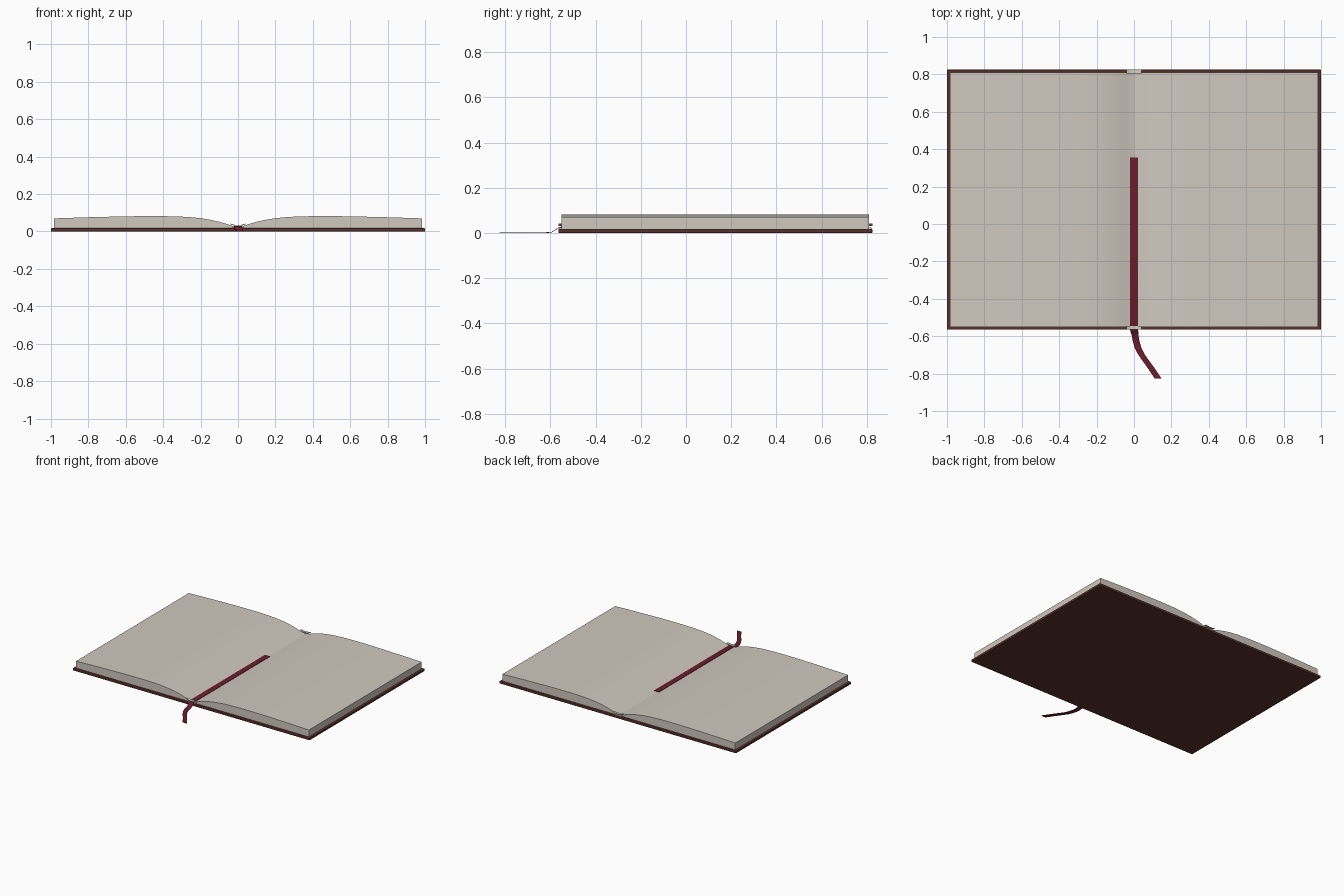
import bpy, bmesh

if "Cube" in bpy.data.objects:
    bpy.data.objects.remove(bpy.data.objects["Cube"])

def material(name, rgb):
    m = bpy.data.materials.new(name)
    m.diffuse_color = (*rgb, 1)
    m.use_nodes = True
    m.node_tree.nodes["Principled BSDF"].inputs["Base Color"].default_value = m.diffuse_color
    return m

LEATHER = material("brown leather", (0.105, 0.031, 0.023))
PAPER = material("cream paper", (0.63, 0.59, 0.52))
RIBBON = material("dark red ribbon", (0.15, 0.013, 0.025))
BAND = material("pale headband", (0.62, 0.61, 0.57))

def finish(name, bm, mat, smooth=True):
    bmesh.ops.recalc_face_normals(bm, faces=bm.faces)
    me = bpy.data.meshes.new(name)
    bm.to_mesh(me)
    bm.free()
    me.materials.append(mat)
    ob = bpy.data.objects.new(name, me)
    bpy.context.collection.objects.link(ob)
    if smooth:
        bpy.ops.object.select_all(action='DESELECT')
        ob.select_set(True)
        bpy.context.view_layer.objects.active = ob
        bpy.ops.object.shade_smooth_by_angle(angle=0.6)
    return ob

def box(name, x0, x1, y0, y1, z0, z1, mat):
    bm = bmesh.new()
    bmesh.ops.create_cube(bm, size=1)
    for v in bm.verts:
        v.co = (x1 if v.co.x > 0 else x0, y1 if v.co.y > 0 else y0, z1 if v.co.z > 0 else z0)
    return finish(name, bm, mat, False)

def loft(name, rings, mat):
    """Skin a list of equal-length closed sections and cap both ends."""
    bm = bmesh.new()
    rs = [[bm.verts.new(p) for p in r] for r in rings]
    n = len(rs[0])
    for a, b in zip(rs, rs[1:]):
        for i in range(n):
            bm.faces.new((a[i], a[(i + 1) % n], b[(i + 1) % n], b[i]))
    bm.faces.new(rs[0])
    bm.faces.new(rs[-1])
    return finish(name, bm, mat)

# cover lying flat, with slightly softened rim
cover = box("cover", -1, 1, -0.565, 0.825, 0, 0.018, LEATHER)
bev = cover.modifiers.new("rim", 'BEVEL')
bev.width, bev.segments = 0.004, 2

# page blocks: curved top falling into the gutter
profile = [(0, 0.021), (0.02, 0.026), (0.04, 0.033), (0.07, 0.043), (0.1, 0.052),
           (0.15, 0.063), (0.2, 0.071), (0.26, 0.077), (0.32, 0.08), (0.4, 0.082),
           (0.5, 0.082), (0.6, 0.081), (0.8, 0.076), (0.983, 0.07)]
for side, s in (("left", -1), ("right", 1)):
    loft(side + "_pages",
         [[(s * x, y, 0.016), (s * x, y, z), (s * x, y2, z), (s * x, y2, 0.016)]
          for x, z in profile for y, y2 in [(-0.55, 0.81)]], PAPER)

# headbands cupping both ends of the spine
cup = [(-0.04, 0.038), (-0.025, 0.033), (-0.01, 0.031), (0.01, 0.031), (0.025, 0.033), (0.04, 0.038)]
for end, y in (("front", -0.555), ("back", 0.815)):
    loft(end + "_headband",
         [[(x, y - 0.01, z), (x, y + 0.01, z), (x, y + 0.01, z + 0.004), (x, y - 0.01, z + 0.004)]
          for x, z in cup], BAND)
    box(end + "_spine_lining", -0.03, 0.03, y - 0.006, y + 0.006, 0.016, 0.024, BAND)

# bookmark ribbon: along the gutter, over the cover edge, onto the table
path = [(0, 0.355, 0.028), (0, -0.1, 0.028), (0, -0.545, 0.028), (0, -0.565, 0.022),
        (0.002, -0.575, 0.015), (0.006, -0.595, 0.003), (0.011, -0.625, 0.001),
        (0.021, -0.66, 0.001), (0.035, -0.69, 0.001), (0.055, -0.72, 0.001),
        (0.09, -0.768, 0.001), (0.128, -0.825, 0.001)]
loft("bookmark_ribbon",
     [[(x - w, y, z - 0.001), (x + w, y, z - 0.001), (x + w, y, z + 0.002), (x - w, y, z + 0.002)]
      for x, y, z in path for w in [0.021 if y > -0.58 else 0.018]], RIBBON)
